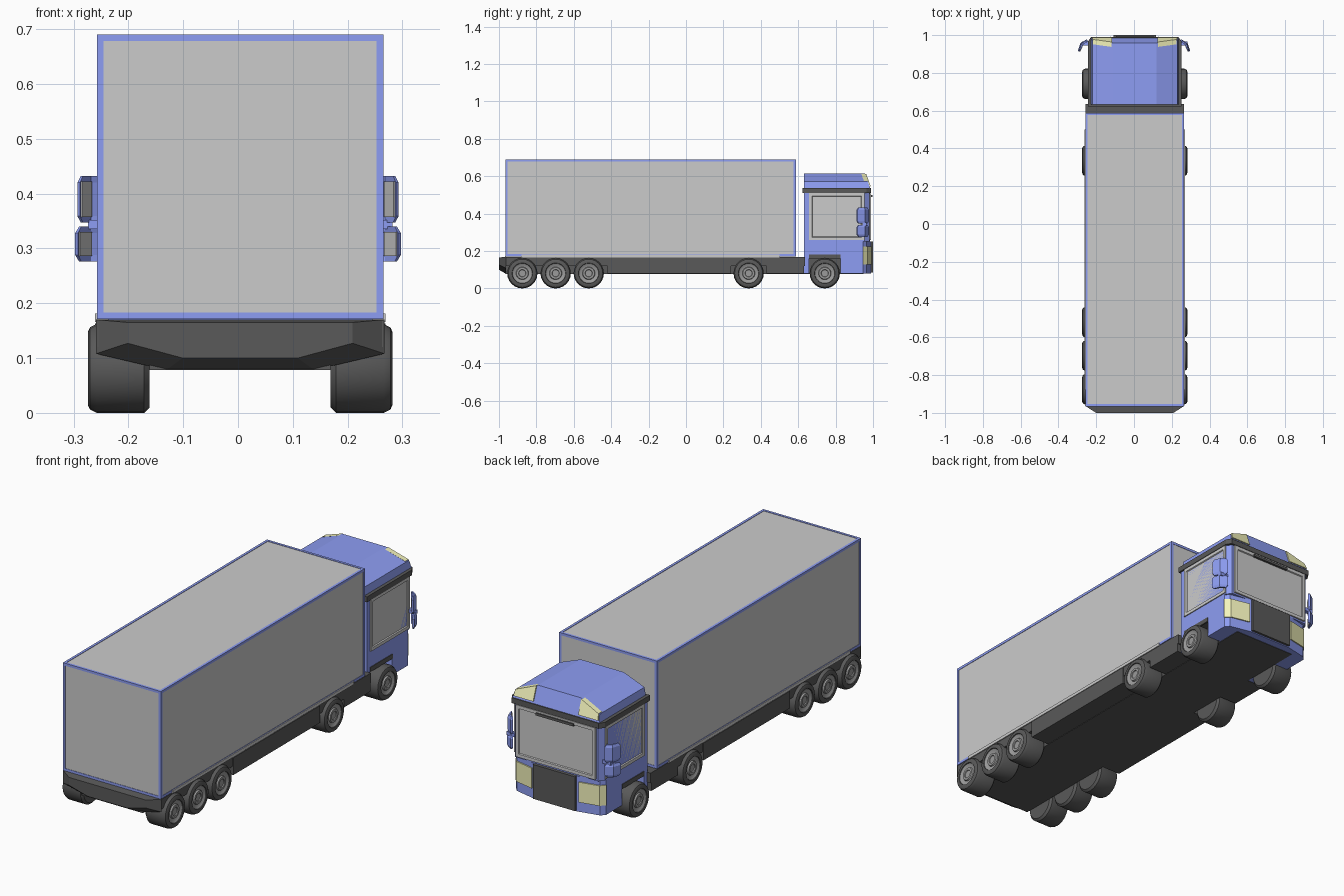
import bpy, bmesh, math

if "Cube" in bpy.data.objects:
    bpy.data.objects.remove(bpy.data.objects["Cube"])

CX = 0.004  # body sits slightly off the mirror-to-mirror centre


def mat(name, *c):
    m = bpy.data.materials.new(name)
    m.diffuse_color = (*c, 1)
    m.use_nodes = True
    m.node_tree.nodes["Principled BSDF"].inputs["Base Color"].default_value = m.diffuse_color
    return m


BLUE = mat("blue_paint", 0.27, 0.34, 0.9)
BLACK = mat("black_plastic", 0.1, 0.1, 0.1)
YELLOW = mat("lamp_yellow", 0.9, 0.9, 0.5)
DARK = mat("rim_grey", 0.33, 0.33, 0.33)
SIDES = (("left", -1), ("right", 1))


def finish(name, bm, m=None):
    bmesh.ops.recalc_face_normals(bm, faces=bm.faces)
    me = bpy.data.meshes.new(name)
    bm.to_mesh(me)
    bm.free()
    ob = bpy.data.objects.new(name, me)
    bpy.context.collection.objects.link(ob)
    ob.location.x = CX
    if m:
        me.materials.append(m)
    return ob


def loft(name, sections, m=None):
    """Solid through matching rings of points, capped at both ends."""
    bm = bmesh.new()
    rings = [[bm.verts.new(p) for p in s] for s in sections]
    n = len(rings[0])
    for a, b in zip(rings, rings[1:]):
        for i in range(n):
            j = (i + 1) % n
            bm.faces.new((a[i], a[j], b[j], b[i]))
    bm.faces.new(rings[0])
    bm.faces.new(rings[-1])
    return finish(name, bm, m)


def box(name, x, y, z, m=None):
    base = [(x[0], y[0]), (x[1], y[0]), (x[1], y[1]), (x[0], y[1])]
    return loft(name, [[(*p, h) for p in base] for h in z], m)


def window(name, x, y, z, axis, sign):
    """Pane with a raised frame: outward face inset and pushed back."""
    ob = box(name, x, y, z)
    bm = bmesh.new()
    bm.from_mesh(ob.data)
    bm.normal_update()
    f = [f for f in bm.faces if f.normal[axis] * sign > 0.9]
    bmesh.ops.inset_region(bm, faces=f, thickness=0.022, depth=0)
    bmesh.ops.inset_region(bm, faces=f, thickness=0.004, depth=-0.005)
    bm.to_mesh(ob.data)
    bm.free()


def mirrored(half):
    return half + [(-p[0], *p[1:]) for p in reversed(half)]


def lathe(name, profile, s, y, z, m, n=24):
    """Turn (x, radius) points round an axle along x."""
    bm = bmesh.new()
    rings = [[bm.verts.new((s * x, y + r * math.cos(i * math.tau / n),
                            z + r * math.sin(i * math.tau / n)))
              for i in range(n)] for x, r in profile]
    for a, b in zip(rings, rings[1:]):
        for i in range(n):
            j = (i + 1) % n
            bm.faces.new((a[i], a[j], b[j], b[i]))
    bm.faces.new(rings[0])
    bm.faces.new(rings[-1])
    ob = finish(name, bm, m)
    bpy.context.view_layer.objects.active = ob
    ob.select_set(True)
    bpy.ops.object.shade_smooth_by_angle(angle=math.radians(30))
    ob.select_set(False)


# Cargo box: grey panels inside a blue edge frame
X, Y, Z, t = (-0.261, 0.261), (-0.966, 0.588), (0.171, 0.69), 0.012
box("cargo_panels", (X[0] + .002, X[1] - .002), (Y[0] + .002, Y[1] - .002), (Z[0] + .002, Z[1] - .002))


def edge(r, k):
    return (r[0], r[0] + t) if k == 0 else (r[1] - t, r[1])


for i in (0, 1):
    for j in (0, 1):
        box("cargo_edge_long", edge(X, i), Y, edge(Z, j), BLUE)
        box("cargo_edge_cross", X, edge(Y, i), edge(Z, j), BLUE)
        box("cargo_edge_post", edge(X, i), edge(Y, j), Z, BLUE)

# Chassis: spine, deck, side skirts, grey rails, rear bumper
box("chassis_spine", (-0.165, 0.165), (-0.965, 0.95), (0.078, 0.168), BLACK)
box("chassis_deck", (-0.26, 0.26), (-0.965, 0.635), (0.12, 0.168), BLACK)
for n, s in SIDES:
    def sx(a, b): return tuple(sorted((a * s, b * s)))
    box(n + "_skirt", sx(0.16, 0.265), (-0.42, 0.24), (0.08, 0.163), BLACK)
    box(n + "_front_skirt", sx(0.16, 0.26), (0.43, 0.63), (0.08, 0.165), BLACK)
    box(n + "_rail", sx(0.24, 0.265), (-0.88, 0.5), (0.166, 0.181))
loft("rear_bumper", [
    mirrored([(0.205, -1.0, 0.165), (0.205, -1.0, 0.127), (0.105, -1.0, 0.10)]),
    mirrored([(0.263, -0.962, 0.17), (0.263, -0.962, 0.108), (0.135, -0.962, 0.078)])], BLACK)

# Wheels
for y in (-0.875, -0.697, -0.52, 0.335, 0.742):
    for n, s in SIDES:
        lathe(n + "_tyre", [(.165, .071), (.175, .081), (.262, .081), (.274, .075), (.278, .066),
                            (.278, .055), (.268, .052)], s, y, .081, BLACK)
        lathe(n + "_rim", [(.26, .053), (.275, .053), (.27, .045), (.268, .034), (.275, .031),
                           (.275, .02), (.271, .018)], s, y, .081, DARK)

# Cab: lower body with angled nose, upper body with flat windscreen wall
low = mirrored([(0.24, 0.632), (0.24, 0.945), (0.222, 0.965), (0.115, 0.988)])
high = mirrored([(0.24, 0.632), (0.24, 0.955), (0.222, 0.98), (0.115, 0.984)])
body = loft("cab_lower", [[(*p, 0.08) for p in low], [(*p, 0.25) for p in low]], BLUE)
loft("cab_upper", [[(*p, 0.25) for p in high], [(*p, 0.515) for p in high]], BLUE)
for n, s in SIDES:
    cut = box(n + "_arch_cutter", tuple(sorted((0.163 * s, 0.3 * s))), (0.658, 0.826), (0.05, 0.18))
    cut.hide_render = True
    cut.hide_viewport = True
    md = body.modifiers.new("arch", "BOOLEAN")
    md.operation = "DIFFERENCE"
    md.solver = "EXACT"
    md.object = cut
    box(n + "_arch_lining", tuple(sorted((0.16 * s, 0.235 * s))), (0.655, 0.83), (0.165, 0.182), BLACK)
    box(n + "_arch_trim", tuple(sorted((0.235 * s, 0.243 * s))), (0.658, 0.826), (0.16, 0.182), BLACK)

# Visor band and wiper
visor = mirrored([(0.248, 0.622), (0.248, 0.965), (0.232, 0.99)])
loft("visor_band", [[(*p, 0.51) for p in visor], [(*p, 0.536) for p in visor]], BLACK)
box("wiper_bar", (-0.1, 0.1), (0.984, 0.996), (0.488, 0.5), BLACK)

# Roof with raised middle and sloping front
roof = [(0.232, 0.536, 0.985), (0.225, 0.572, 0.972), (0.115, 0.615, 0.957)]
loft("cab_roof", [mirrored([(x, 0.632, z) for x, z, y in roof]),
                  mirrored([(x, y, z) for x, z, y in roof])], BLUE)

# Windows and grille
window("windscreen", (-0.212, 0.212), (0.97, 0.99), (0.258, 0.508), 1, 1)
box("grille", (-0.112, 0.112), (0.95, 1.0), (0.085, 0.25), BLACK)

for n, s in SIDES:
    window(n + "_window", tuple(sorted((0.23 * s, 0.245 * s))), (0.658, 0.955), (0.258, 0.51), 0, s)
    # Headlamp follows the angled nose
    plan = [(0.125, 0.98), (0.125, 0.992), (0.222, 0.971), (0.243, 0.947), (0.235, 0.945)]
    loft(n + "_headlamp", [[(s * x, y, z) for x, y in plan] for z in (0.128, 0.225)], YELLOW)
    # Roof lamp on the sloping front
    lamp = [(0.12, 0.546), (0.226, 0.546), (0.221, 0.575), (0.12, 0.613)]
    loft(n + "_roof_lamp", [[(s * x, 0.985 - (z - .536) * .36 + d, z) for x, z in lamp]
                            for d in (-0.02, 0.006)], YELLOW)
    # Wing mirrors: curved blue shells with grey glass facing back
    for part, z0, z1, w in (("upper", 0.347, 0.432, 0), ("lower", 0.276, 0.34, 0.004)):
        zm = (z0 + z1) / 2
        arc = [(0.244, 0.968), (0.268, 0.956), (0.288 + w, 0.912), (0.293 + w, 0.918),
               (0.280 + w, 0.958), (0.25, 0.978)]
        ends = [[(s * (0.268 + (x - 0.268) * k) - CX, 0.945 + (y - 0.945) * k, z) for x, y in arc]
                for z, k in ((z0, 0.75), (z0 + 0.012, 1), (z1 - 0.012, 1), (z1, 0.75))]
        loft(n + "_mirror_" + part, ends, BLUE)
        glass = [(0.266, 0.953), (0.284 + w, 0.914), (0.287 + w, 0.916), (0.27, 0.957)]
        loft(n + "_mirror_glass_" + part, [[(s * x - CX, y, z) for x, y in glass]
                                           for z in (z0 + 0.01, z1 - 0.01)])
    box(n + "_mirror_arm", tuple(sorted((0.235 * s, 0.278 * s))), (0.945, 0.965), (0.335, 0.352), BLUE)
